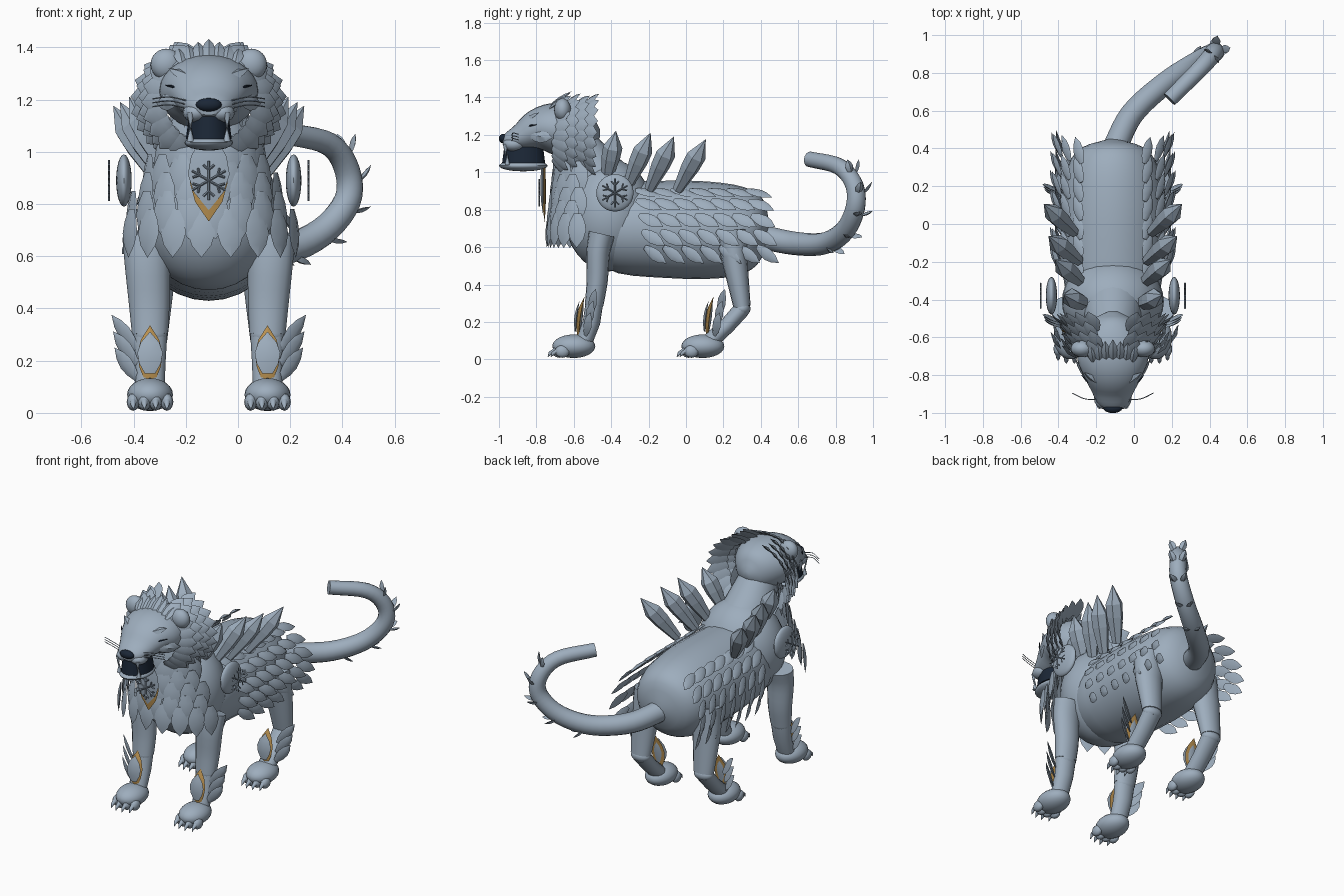
import bpy, bmesh, math
from mathutils import Vector as V, Matrix

cube = bpy.data.objects.get("Cube")
if cube:
    bpy.data.objects.remove(cube, do_unlink=True)

CENTRE_X = -0.112
SIDES = (-1, 1)


def material(name, rgb):
    m = bpy.data.materials.new(name)
    m.use_nodes = True
    m.diffuse_color = (*rgb, 1)
    m.node_tree.nodes["Principled BSDF"].inputs["Base Color"].default_value = (*rgb, 1)
    return m


steel = material("steel blue", (0.34, 0.42, 0.51))
navy = material("dark navy", (0.011, 0.02, 0.037))
gold = material("old gold", (0.48, 0.28, 0.08))
slate = material("slate", (0.26, 0.33, 0.41))


class Part:
    """Collects simple shapes, then becomes one named object."""

    def __init__(self, name, mat, smooth=True):
        self.name, self.mat, self.smooth = name, mat, smooth
        self.bm = bmesh.new()

    def ball(self, centre, radii, segs=24):
        mat = Matrix.Translation(centre) @ Matrix.Diagonal((*radii, 1))
        bmesh.ops.create_uvsphere(self.bm, u_segments=segs, v_segments=segs // 2,
                                  radius=1, matrix=mat)

    def loft(self, rings):
        bm = self.bm
        rows = [[bm.verts.new(p) for p in ring] for ring in rings]
        n = len(rows[0])
        for a, b in zip(rows, rows[1:]):
            for i in range(n):
                j = (i + 1) % n
                bm.faces.new((a[i], a[j], b[j], b[i]))
        bm.faces.new(rows[0][::-1])
        bm.faces.new(rows[-1])

    def tube(self, pts, radii, segs=16, ref=(1, 0, 0)):
        pts, rings = [V(p) for p in pts], []
        for i, p in enumerate(pts):
            t = (pts[min(i + 1, len(pts) - 1)] - pts[max(i - 1, 0)]).normalized()
            a = V(ref)
            a = (a - t * a.dot(t)).normalized()
            b = t.cross(a)
            r = radii[i] if isinstance(radii, list) else radii
            ra, rb = r if isinstance(r, tuple) else (r, r)
            angles = [math.tau * k / segs for k in range(segs)]
            rings.append([p + a * ra * math.cos(g) + b * rb * math.sin(g) for g in angles])
        self.loft(rings)

    def leaf(self, root, direction, normal, length, width, thick=0.012, bend=0.0):
        root, d = V(root), V(direction).normalized()
        side = d.cross(V(normal)).normalized()
        up = side.cross(d)
        rings = []
        for t, w in ((0, .4), (.25, .85), (.5, 1), (.75, .72), (1, .02)):
            p = root + d * length * t + up * bend * t * t
            s, h = side * width * w / 2, up * thick * w
            rings.append([p - s, p + h, p + s, p - h * .4])
        self.loft(rings)

    def done(self):
        bmesh.ops.recalc_face_normals(self.bm, faces=self.bm.faces)
        for f in self.bm.faces:
            f.smooth = self.smooth
        if self.smooth:
            for e in self.bm.edges:
                if len(e.link_faces) == 2 and e.calc_face_angle(0) > 0.8:
                    e.smooth = False
        mesh = bpy.data.meshes.new(self.name)
        self.bm.to_mesh(mesh)
        self.bm.free()
        mesh.materials.append(self.mat)
        ob = bpy.data.objects.new(self.name, mesh)
        ob.location.x = CENTRE_X
        bpy.context.collection.objects.link(ob)


def spline(pts, steps=5):
    """Smooth path through the given points."""
    p = [V(q) for q in pts]
    p = [2 * p[0] - p[1]] + p + [2 * p[-1] - p[-2]]
    out = []
    for a, b, c, d in zip(p, p[1:], p[2:], p[3:]):
        for k in range(steps):
            t = k / steps
            out.append(0.5 * (2 * b + (c - a) * t + (2 * a - 5 * b + 4 * c - d) * t * t
                              + (3 * b - a - 3 * c + d) * t ** 3))
    return out + [p[-2]]


def barrel(name, sections):
    """Rounded body along y from (y, z, half width, half height) sections."""
    part = Part(name, steel)
    path = spline([(0, y, z) for y, z, _, _ in sections], 3)
    size = spline([(w, h, 0) for _, _, w, h in sections], 3)
    part.tube(path, [(max(s.x, .01), max(s.y, .01)) for s in size], 28)
    part.done()


# Torso, chest and neck
barrel("torso", [(-.5, .7, .16, .16), (-.36, .7, .25, .24), (-.1, .695, .27, .26),
                 (.12, .69, .27, .26), (.3, .685, .24, .235), (.4, .675, .17, .17),
                 (.45, .67, .02, .02)])
chest = Part("chest_and_neck", steel)
chest.ball((0, -.41, .77), (.27, .24, .3), 32)
chest.tube([(0, -.35, .83), (0, -.43, .92), (0, -.52, 1.03), (0, -.58, 1.13)],
           [.17, .165, .145, .12], 24)
chest.done()

# Head, ears, jaw, nose and mouth
barrel("head", [(-.46, 1.21, .02, .02), (-.51, 1.21, .11, .11), (-.61, 1.22, .18, .145),
                (-.72, 1.235, .187, .135), (-.8, 1.225, .155, .11), (-.88, 1.19, .115, .075),
                (-.95, 1.17, .08, .045), (-.98, 1.165, .04, .025)])
face = Part("ears_and_jaw", steel)
face.ball((0, -.87, 1.035), (.093, .13, .03))
for s in SIDES:
    face.ball((s * .163, -.66, 1.335), (.06, .045, .06))
    face.ball((s * .05, -.92, 1.15), (.05, .06, .038), 16)
    for y, top, tip in ((-.965, 1.15, 1.085), (-.955, 1.04, 1.1)):
        face.tube([(s * .07, y, top), (s * .07, y, tip)], [.014, .001], 8)
    # Brow plates and cheek plates
    face.leaf((s * .03, -.87, 1.265), (s * .8, .55, .35), (s * .2, -.6, .7), .16, .05, .015)
    face.leaf((s * .12, -.84, 1.2), (s * .5, .8, -.1), (s, -.4, 0), .15, .07, .015)
face.done()
mouth = Part("mouth_and_nose", navy)
mouth.tube([(0, -.868, 1.05), (0, -.868, 1.135)], [(.088, .115), (.076, .104)], 20)
mouth.ball((0, -.975, 1.18), (.05, .026, .026), 16)
mouth.done()
eyes = Part("eyes", navy)
whiskers = Part("whiskers", slate)
for s in SIDES:
    eyes.tube([(s * .115, -.853, 1.24), (s * .14, -.83, 1.25), (s * .165, -.8, 1.255)],
              [.002, .005, .002], 6, (0, 0, 1))
    for k in range(3):
        z = 1.165 + .015 * k
        whiskers.tube(spline([(s * .08, -.93, z), (s * .15, -.925, z + .015),
                              (s * .215, -.895, z + .008)]), .0025, 4, (0, 0, 1))
eyes.done()
whiskers.done()

# Mane: rings of plates on both sides of the head and a tuft on top
mane = Part("mane", steel)
for row in range(4):
    for k in range(9):
        a = math.radians(60 - 14.5 * k + 5 * (row % 2))
        for s in SIDES:
            r = V((s * math.cos(a), 0, math.sin(a)))
            root = V((r.x * (.165 + .014 * row), -.715 + .05 * row, 1.2 + r.z * .165))
            mane.leaf(root, r * .62 + V((0, .72, -.15)), r + V((0, -.7, 0)),
                      .13, .085, .014, .012)
for k in range(-3, 4):
    mane.leaf((k * .034, -.73, 1.35 - abs(k) * .004), (k * .05, .8, .62), (0, -.5, 1),
              .145 - .012 * abs(k), .05, .012, -.008)
mane.done()

# Throat and chest bib of hanging plates
bib = Part("chest_feathers", steel)
for row in range(-1, 6):
    z = 1.13 - .07 * row
    rx, ry = .175 + .034 * row, .2 + .008 * row
    count = 6 + row // 2
    for k in range(count):
        a = math.radians(-68 + 136 * (k + .5 * (row % 2)) / (count - .5))
        n = V((math.sin(a), -math.cos(a), 0))
        bib.leaf((n.x * rx, -.49 + n.y * ry, z), n * .1 + V((0, 0, -1)), n, .185, .105, .014, -.004)
bib.done()

# Flank plates sweeping backwards
flank = Part("flank_feathers", steel)
for row, deg in enumerate((54, 36, 17, -2, -21)):
    for col in range(7):
        a = math.radians(deg)
        y = -.28 + .1 * col + .015 * row
        fit = 1 - max(0, y - .2) * .15
        for s in SIDES:
            n = V((s * math.cos(a), 0, math.sin(a)))
            flank.leaf((n.x * .285 * fit, y, .695 + n.z * .265 * fit),
                       n * .36 + V((0, .75, -.46)), n + V((0, -.3, .2)), .15, .066, .014, -.01)
flank.done()

# Crystal spikes on the shoulders and back
crystals = Part("back_crystals", steel, False)
for x, y, z, lean in ((.2, -.4, 1.09, V((.06, .025, .13))), (.235, -.25, 1.07, V((.07, .06, .14))),
                      (.26, -.13, 1.05, V((.08, .065, .14))), (.285, .03, 1.04, V((.08, .075, .135)))):
    for s in SIDES:
        c, h = V((s * x, y, z)), V((s * lean.x, lean.y, lean.z))
        crystals.tube([c - h, c - h * .1, c + h * .35, c + h], [.028, .05, .052, .001], 6, (0, 1, 0))
crystals.done()


# Snowflake emblems with their plates
def snowflake(part, centre, u, v, radius):
    for k in range(6):
        def at(r, off):
            a = math.tau * k / 6 + math.pi / 6 + off
            return V(centre) + (V(u) * math.cos(a) + V(v) * math.sin(a)) * r * radius
        ref = V(u).cross(V(v))
        part.tube([at(0, 0), at(1, 0)], .0045, 4, ref)
        for side in SIDES:
            part.tube([at(.55, 0), at(.85, .33 * side)], .0045, 4, ref)


emblems = Part("snowflake_emblems", slate, False)
snowflake(emblems, (0, -.785, .89), (1, 0, 0), (0, 0, 1), .074)
plates = Part("emblem_plates", steel)
for s in SIDES:
    snowflake(emblems, (s * .382, -.38, .89), (0, 1, 0), (0, 0, 1), .078)
    plates.ball((s * .325, -.38, .89), (.03, .1, .1))
plates.leaf((0, -.765, 1.05), (0, 0, -1), (0, -1, 0), .272, .16, .014)
plates.done()
emblems.done()

# Legs, paws, claws and greaves
legs = Part("legs", steel)
paws = Part("paws", steel)
plumes = Part("greave_plates", steel)
trim = Part("gold_trim", gold)
trim.leaf((0, -.755, 1.03), (0, 0, -1), (0, -1, 0), .295, .145, .016)
for s in SIDES:
    x = s * .225
    legs.tube(spline([(s * .235, -.45, .67), (s * .235, -.47, .57), (s * .228, -.475, .42),
                      (x, -.49, .3)], 3), [(.096 - .003 * i, .07 - .0022 * i) for i in range(10)])
    legs.ball((x, -.49, .3), (.066, .05, .05))
    legs.tube([(x, -.49, .3), (x, -.505, .2), (x, -.55, .08)], [(.066, .047), (.06, .047), (.055, .045)])
    legs.tube([(s * .2, .24, .68), (s * .22, .265, .5), (x, .3, .28)],
              [(.1, .085), (.088, .066), (.066, .046)])
    legs.ball((x, .3, .27), (.064, .045, .04))
    legs.tube([(x, .3, .27), (x, .22, .18), (x, .11, .08)], [(.062, .045), (.058, .043), (.055, .045)])
    for dy in (0, .69):
        paws.ball((x, -.6 + dy, .07), (.088, .115, .063))
        for k in range(4):
            tx = x + (k - 1.5) * .043
            ty = -.685 + dy + .016 * abs(k - 1.5)
            paws.ball((tx, ty, .042), (.025, .04, .034), 12)
            paws.tube([(tx, ty - .025, .045), (tx, ty - .05, .032), (tx, ty - .062, .012)],
                      [.014, .01, .001], 8)
        # Gold frame between a front and a back plate, bowed towards the leg
        trim.leaf((x, -.573 + dy, .122), (0, 0, 1), (0, -1, 0), .212, .096, .02, -.03)
        plumes.leaf((x, -.59 + dy, .15), (0, 0, 1), (0, -1, 0), .16, .098, .012, -.02)
        plumes.leaf((x, -.571 + dy, .15), (0, 0, 1), (0, 1, 0), .155, .072, .014, .022)
        for k in range(3):
            plumes.leaf((s * .275, -.54 + dy + .012 * k, .13 + .055 * k),
                        (s * .56, .2, .78), (s * .6, -.8, -.2), .15 + .01 * k, .066, .014)
for part in (legs, paws, plumes, trim):
    part.done()

# Tail curling up, with small spikes along its outer edge
tail = Part("tail", steel)
path = spline([(0, .38, .66), (.1, .58, .62), (.27, .74, .62), (.43, .85, .69), (.53, .905, .81),
               (.53, .9, .93), (.46, .82, 1.03), (.3, .66, 1.07)])
tail.tube(path, [.066 - .0007 * i for i in range(len(path))], 16, (.75, -.66, 0))
tail.done()
spikes = Part("tail_spikes", steel)
across = V((.75, -.66, 0))
for i in range(11, len(path) - 5, 4):
    t = (path[i + 1] - path[i - 1]).normalized()
    out = across.cross(t).normalized()
    if out.dot(path[i] - V((.3, .7, .85))) < 0:
        out = -out
    for s in SIDES:
        n = (out + across * .6 * s).normalized()
        spikes.leaf(path[i] + n * .035, t * .7 + n * .7, n, .08, .045, .012)
spikes.done()
